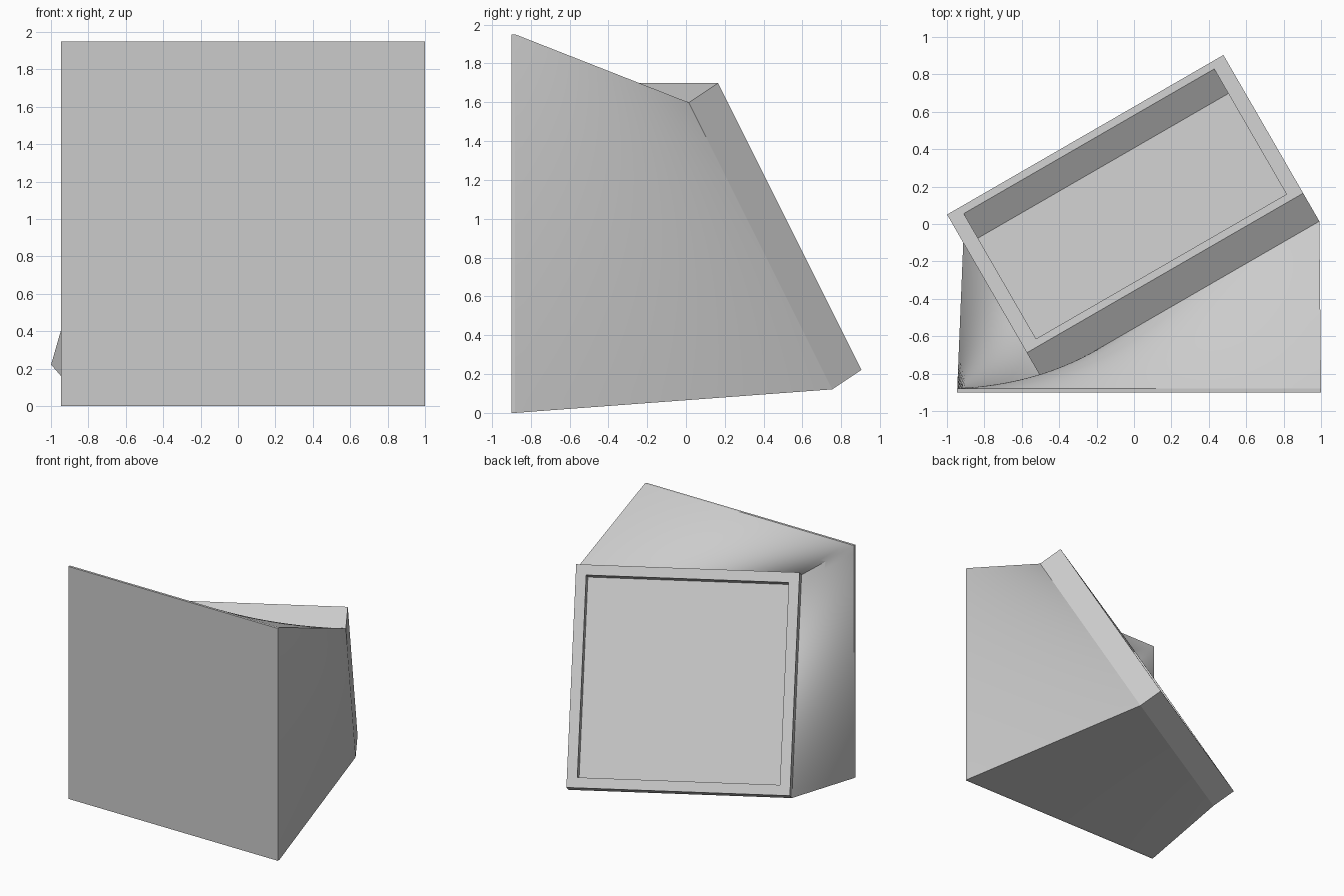
import bpy
import bmesh
import math
from mathutils import Matrix, Vector

if "Cube" in bpy.data.objects:
    bpy.data.objects.remove(bpy.data.objects["Cube"], do_unlink=True)

grey = bpy.data.materials.new("plain grey")
grey.use_nodes = True
colour = (0.6, 0.6, 0.6, 1)
grey.diffuse_color = colour
grey.node_tree.nodes["Principled BSDF"].inputs["Base Color"].default_value = colour


def add_box(bm, centre, size):
    matrix = Matrix.Translation(centre) @ Matrix.Diagonal((*size, 1))
    bmesh.ops.create_cube(bm, size=1, matrix=matrix)


def finish(bm, name):
    bmesh.ops.recalc_face_normals(bm, faces=bm.faces)
    mesh = bpy.data.meshes.new(name)
    bm.to_mesh(mesh)
    bm.free()
    mesh.materials.append(grey)
    obj = bpy.data.objects.new(name, mesh)
    bpy.context.collection.objects.link(obj)
    return obj


# Upright square plate at the front
LEFT, RIGHT, TOP = -0.945, 1.0, 1.95
FRONT, PLATE_BACK = -0.9, -0.88
bm = bmesh.new()
add_box(bm, ((LEFT + RIGHT) / 2, (FRONT + PLATE_BACK) / 2, TOP / 2),
        (RIGHT - LEFT, PLATE_BACK - FRONT, TOP))
finish(bm, "front_plate")

# Square frame, turned and tilted, with a recess in its outer face
# Local axes: x across, y outwards, z up the frame
HALF, DEPTH, RIM, RECESS = 0.853, 0.2, 0.113, 0.175
turn = Matrix.Rotation(math.radians(30), 4, "Z")
tilt = Matrix.Rotation(math.radians(30), 4, "X")
place = Matrix.Translation((-0.0475, 0.1075, 0.96)) @ turn @ tilt
bm = bmesh.new()
add_box(bm, (0, -DEPTH / 2, 0), (2 * HALF, DEPTH, 2 * HALF))
outer = max(bm.faces, key=lambda f: f.calc_center_median().y)
bmesh.ops.inset_individual(bm, faces=[outer], thickness=RIM)
panel = next(f for f in bm.faces if f.calc_center_median().y > -0.001
             and all(abs(v.co.x) < HALF - RIM / 2 for v in f.verts))
floor = bmesh.ops.extrude_discrete_faces(bm, faces=[panel])["faces"][0]
bmesh.ops.translate(bm, vec=(0, -RECESS, 0), verts=floor.verts)
bm.transform(place)
finish(bm, "tilted_frame")

# Twisted body: straight lines joining the plate edge to the frame edge
plate_loop = [Vector((x, PLATE_BACK, z)) for x, z in
              ((LEFT, 0), (RIGHT, 0), (RIGHT, TOP), (LEFT, TOP))]
frame_loop = [place @ Vector((x * HALF, -DEPTH, z * HALF)) for x, z in
              ((-1, -1), (1, -1), (1, 1), (-1, 1))]
STEPS = 32
bm = bmesh.new()
rows = []
for j in range(STEPS + 1):
    corners = [a.lerp(b, j / STEPS) for a, b in zip(plate_loop, frame_loop)]
    rows.append([bm.verts.new(corners[k].lerp(corners[(k + 1) % 4], i / STEPS))
                 for k in range(4) for i in range(STEPS)])
for low, high in zip(rows, rows[1:]):
    for i in range(len(low)):
        n = (i + 1) % len(low)
        bm.faces.new((low[i], low[n], high[n], high[i]))
body = finish(bm, "twisted_body")
bpy.ops.object.select_all(action="DESELECT")
body.select_set(True)
bpy.context.view_layer.objects.active = body
bpy.ops.object.shade_smooth_by_angle(angle=math.radians(30))
